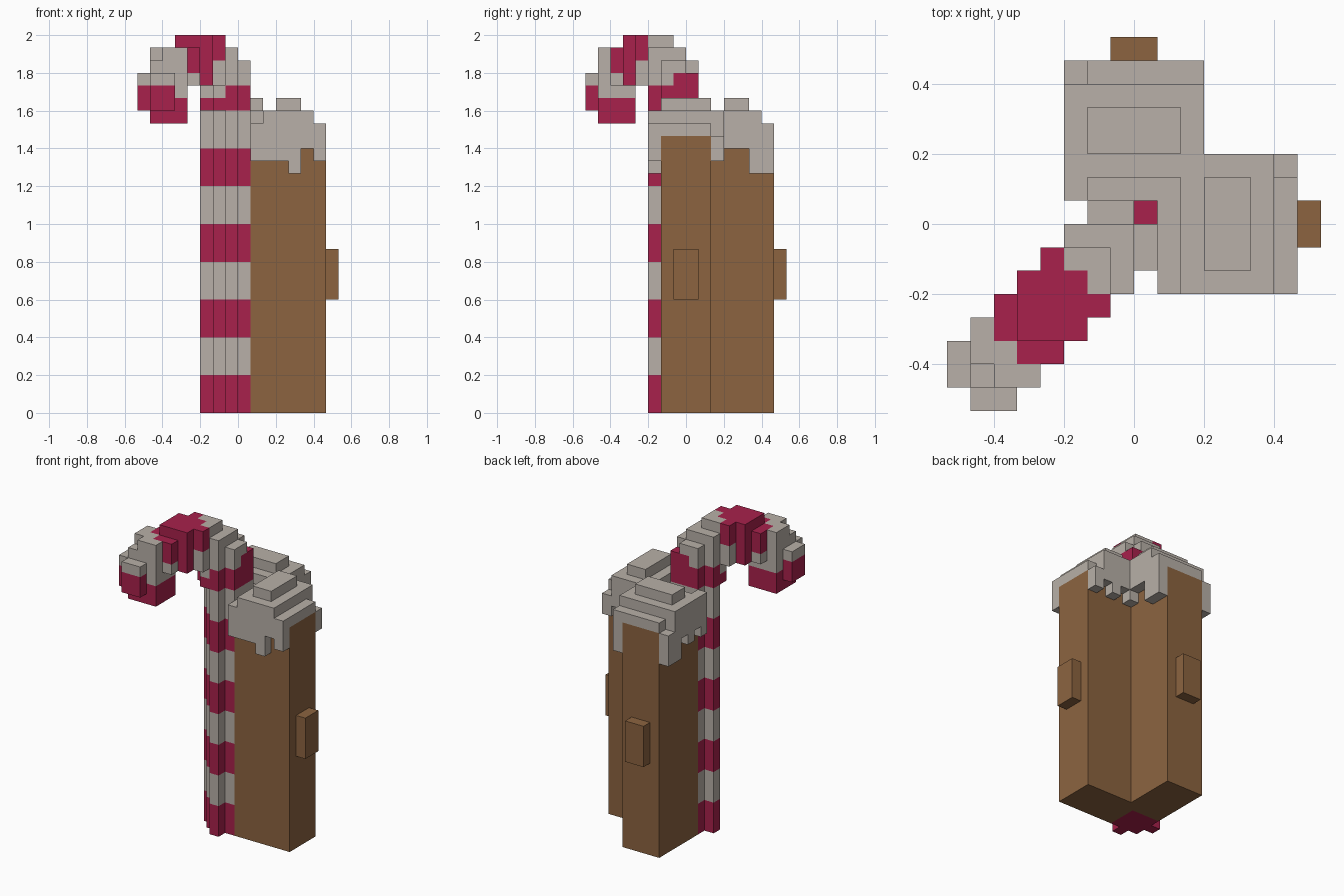
import bpy, bmesh, math

if "Cube" in bpy.data.objects:
    bpy.data.objects.remove(bpy.data.objects["Cube"], do_unlink=True)

U = 1 / 15  # size of one block


def material(name, rgb):
    m = bpy.data.materials.new(name)
    m.use_nodes = True
    m.diffuse_color = (*rgb, 1)
    m.node_tree.nodes["Principled BSDF"].inputs["Base Color"].default_value = (*rgb, 1)
    return m


RED = material("candy red", (0.392, 0.015, 0.072))
WHITE = material("icing white", (0.479, 0.434, 0.392))
BROWN = material("gingerbread brown", (0.262, 0.127, 0.051))


def finish(name, bm, mats):
    bmesh.ops.scale(bm, vec=(U, U, U), verts=bm.verts)
    mesh = bpy.data.meshes.new(name)
    bm.to_mesh(mesh)
    bm.free()
    for m in mats:
        mesh.materials.append(m)
    obj = bpy.data.objects.new(name, mesh)
    bpy.context.collection.objects.link(obj)
    return obj


def blocks(name, cells, mats):
    """Outer skin of a set of unit blocks; cells maps (x, y, z) to a material index."""
    bm = bmesh.new()
    verts = {}
    for cell, mat in cells.items():
        for axis in range(3):
            for side in (0, 1):
                near = list(cell)
                near[axis] += 2 * side - 1
                if tuple(near) in cells:
                    continue
                ring = [(0, 0), (1, 0), (1, 1), (0, 1)]
                face = []
                for p, q in ring if side else ring[::-1]:
                    c = list(cell)
                    c[axis] += side
                    c[(axis + 1) % 3] += p
                    c[(axis + 2) % 3] += q
                    key = tuple(c)
                    if key not in verts:
                        verts[key] = bm.verts.new(key)
                    face.append(verts[key])
                bm.faces.new(face).material_index = mat
    bmesh.ops.dissolve_limit(bm, angle_limit=0.01, verts=bm.verts, edges=bm.edges,
                             delimit={'MATERIAL'})
    return finish(name, bm, mats)


def fill(cells, xs, ys, zs):
    for x in range(*xs):
        for y in range(*ys):
            for z in range(*zs):
                cells[x, y, z] = 0


def prism(name, outline, z0, z1, mat):
    bm = bmesh.new()
    base = bm.faces.new([bm.verts.new((x, y, z0)) for x, y in outline])
    top = bmesh.ops.extrude_face_region(bm, geom=[base])["geom"]
    bmesh.ops.translate(bm, vec=(0, 0, z1 - z0),
                        verts=[v for v in top if isinstance(v, bmesh.types.BMVert)])
    bmesh.ops.recalc_face_normals(bm, faces=bm.faces)
    return finish(name, bm, [mat])


# Gingerbread corner wall and its two end knobs
prism("gingerbread_wall", [(1, -2), (7, -2), (7, 2), (2, 2), (2, 7), (-2, 7), (-2, 1), (1, 1)],
      0, 22, BROWN)
prism("left_knob", [(7, -1), (8, -1), (8, 1), (7, 1)], 9, 13, BROWN)
prism("back_knob", [(-1, 7), (1, 7), (1, 8), (-1, 8)], 9, 13, BROWN)

# Snow cap: one stepped wing, repeated with a quarter turn
wing = {}
fill(wing, (1, 7), (-3, 3), (22, 23))
del wing[6, 2, 22]
fill(wing, (2, 6), (-3, 3), (23, 24))
fill(wing, (1, 2), (2, 3), (23, 24))
fill(wing, (3, 5), (-2, 2), (24, 25))
snow = dict(wing)
snow.update({(-y - 1, x, z): 0 for x, y, z in wing})

# Icing drips hanging outside the walls
for x, low in enumerate((20, 20, 20, 19, 21, 20), 1):
    fill(snow, (x, x + 1), (-3, -2), (low, 22))
for x, low in enumerate((20, 21, 20, 21, 20), 2):
    fill(snow, (x, x + 1), (2, 3), (low, 22))
for y, low in enumerate((21, 21, 19, 19), 3):
    fill(snow, (2, 3), (y, y + 1), (low, 22))
for y, low in enumerate((20, 21, 20, 21, 19, 19), 1):
    fill(snow, (-3, -2), (y, y + 1), (low, 22))
blocks("snow_cap", snow, [WHITE])

# Candy cane: round striped stem, then a hook bent along the diagonal
MID, BASE, BEND, TUBE = -3.25, 24.3, 3.75, 2.12
cane = {}
for x in range(-8, 1):
    for y in range(-8, 1):
        along = ((x + y + 1) / 2 - MID) * math.sqrt(2)
        across = (x - y) / math.sqrt(2)
        if math.hypot(x + 1, y + 1) < TUBE:
            for z in range(24):
                cane[x, y, z] = z // 3 % 2
        if math.hypot(x + 6, y + 6) < 1.5:
            cane[x, y, 23] = 0
        for z in range(24, 30):
            rise = z + 0.5 - BASE
            if math.hypot(math.hypot(along, rise) - BEND, across) < TUBE:
                angle = math.degrees(math.atan2(rise, along))
                cane[x, y, z] = int(28 < angle < 75 or 122 < angle < 160)
blocks("candy_cane", cane, [RED, WHITE])
